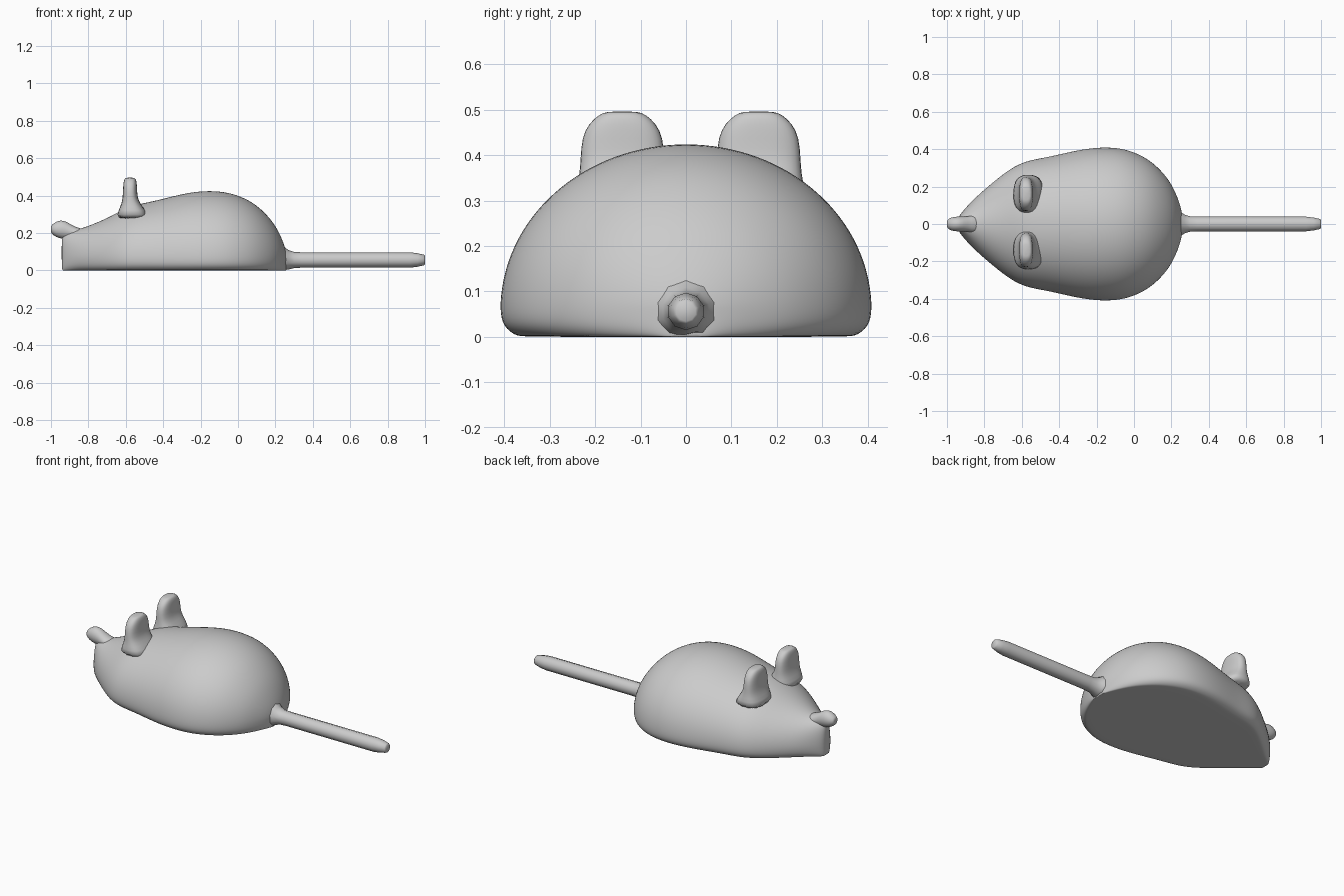
import bpy, bmesh
from math import sin, cos, pi, copysign

if "Cube" in bpy.data.objects:
    bpy.data.objects.remove(bpy.data.objects["Cube"])


def loft(name, rings, subdiv=0):
    """Skin a list of equal-length point rings and cap both ends."""
    bm = bmesh.new()
    loops = [[bm.verts.new(p) for p in ring] for ring in rings]
    n = len(loops[0])
    for a, b in zip(loops, loops[1:]):
        for i in range(n):
            j = (i + 1) % n
            bm.faces.new((a[i], a[j], b[j], b[i]))
    bm.faces.new(loops[0][::-1])
    bm.faces.new(loops[-1])
    bmesh.ops.recalc_face_normals(bm, faces=bm.faces)
    mesh = bpy.data.meshes.new(name)
    bm.to_mesh(mesh)
    bm.free()
    obj = bpy.data.objects.new(name, mesh)
    bpy.context.collection.objects.link(obj)
    for p in mesh.polygons:
        p.use_smooth = True
    if subdiv:
        mod = obj.modifiers.new("smooth", "SUBSURF")
        mod.levels = mod.render_levels = subdiv
    return obj


def oval(a, b, n, power=1.0):
    """Superellipse outline; power below 1 makes it boxier."""
    pts = []
    for i in range(n):
        t = 2 * pi * (i + 0.5) / n
        c, s = cos(t), sin(t)
        pts.append((a * copysign(abs(c) ** power, c), b * copysign(abs(s) ** power, s)))
    return pts


def body_section(x, w, h):
    """Dome-shaped slice with a rounded lower edge and flat underside."""
    base = 0.06
    pts = [(x, w * cos(pi * i / 16), base + (h - base) * sin(pi * i / 16)) for i in range(17)]
    edge = min(0.035, w * 0.25)
    side = [(w - edge * 0.25, 0.022), (w - edge, 0.003), (w - edge * 1.5, 0.0), (w * 0.4, 0.0)]
    pts += [(x, -y, z) for y, z in side]
    pts += [(x, y, z) for y, z in reversed(side)]
    return pts


# Body: x, half width, top height
stations = [
    (-0.943, 0.02, 0.19), (-0.935, 0.045, 0.205), (-0.90, 0.088, 0.213), (-0.85, 0.14, 0.222),
    (-0.80, 0.185, 0.238), (-0.70, 0.27, 0.28), (-0.62, 0.322, 0.325),
    (-0.55, 0.345, 0.353), (-0.45, 0.362, 0.372), (-0.35, 0.386, 0.398),
    (-0.25, 0.406, 0.421), (-0.15, 0.414, 0.429), (-0.05, 0.405, 0.42),
    (0.04, 0.37, 0.388), (0.11, 0.323, 0.343), (0.17, 0.26, 0.282),
    (0.21, 0.197, 0.224), (0.24, 0.125, 0.158), (0.255, 0.07, 0.11), (0.26, 0.03, 0.08),
]
loft("body", [body_section(*s) for s in stations], 2)

# Snout tip: x, centre height, half width, half height
snout = [
    (-0.82, 0.19, 0.055, 0.035), (-0.87, 0.197, 0.045, 0.034), (-0.91, 0.213, 0.04, 0.047),
    (-0.945, 0.22, 0.042, 0.053), (-0.975, 0.22, 0.038, 0.042), (-0.997, 0.22, 0.025, 0.024),
    (-1.0, 0.22, 0.015, 0.015),
]
loft("snout", [[(x, y, zc + z) for y, z in oval(w, h, 12)] for x, zc, w, h in snout], 1)

# Ears: height, x offset, half thickness, half width, flared at the base
ear = [
    (0.27, 0.015, 0.10, 0.115), (0.325, 0.01, 0.07, 0.103), (0.36, 0.004, 0.05, 0.096),
    (0.39, 0.0, 0.04, 0.094), (0.44, 0.0, 0.038, 0.091), (0.47, 0.0, 0.036, 0.075),
    (0.489, 0.0, 0.031, 0.053), (0.497, 0.0, 0.022, 0.035),
]
for name, yc in (("ear_left", -0.14), ("ear_right", 0.16)):
    loft(name, [[(-0.577 + dx + x, yc + y, z) for x, y in oval(t, w, 16, 0.75)]
                for z, dx, t, w in ear], 1)

# Tail: x, radius, flared where it meets the body
tail = [
    (0.20, 0.10), (0.245, 0.072), (0.27, 0.053), (0.30, 0.043), (0.34, 0.041),
    (0.92, 0.041), (0.96, 0.036), (0.995, 0.028), (1.0, 0.022),
]
loft("tail", [[(x, y, max(0.005, 0.056 + z)) for y, z in oval(r, r, 10)] for x, r in tail])
